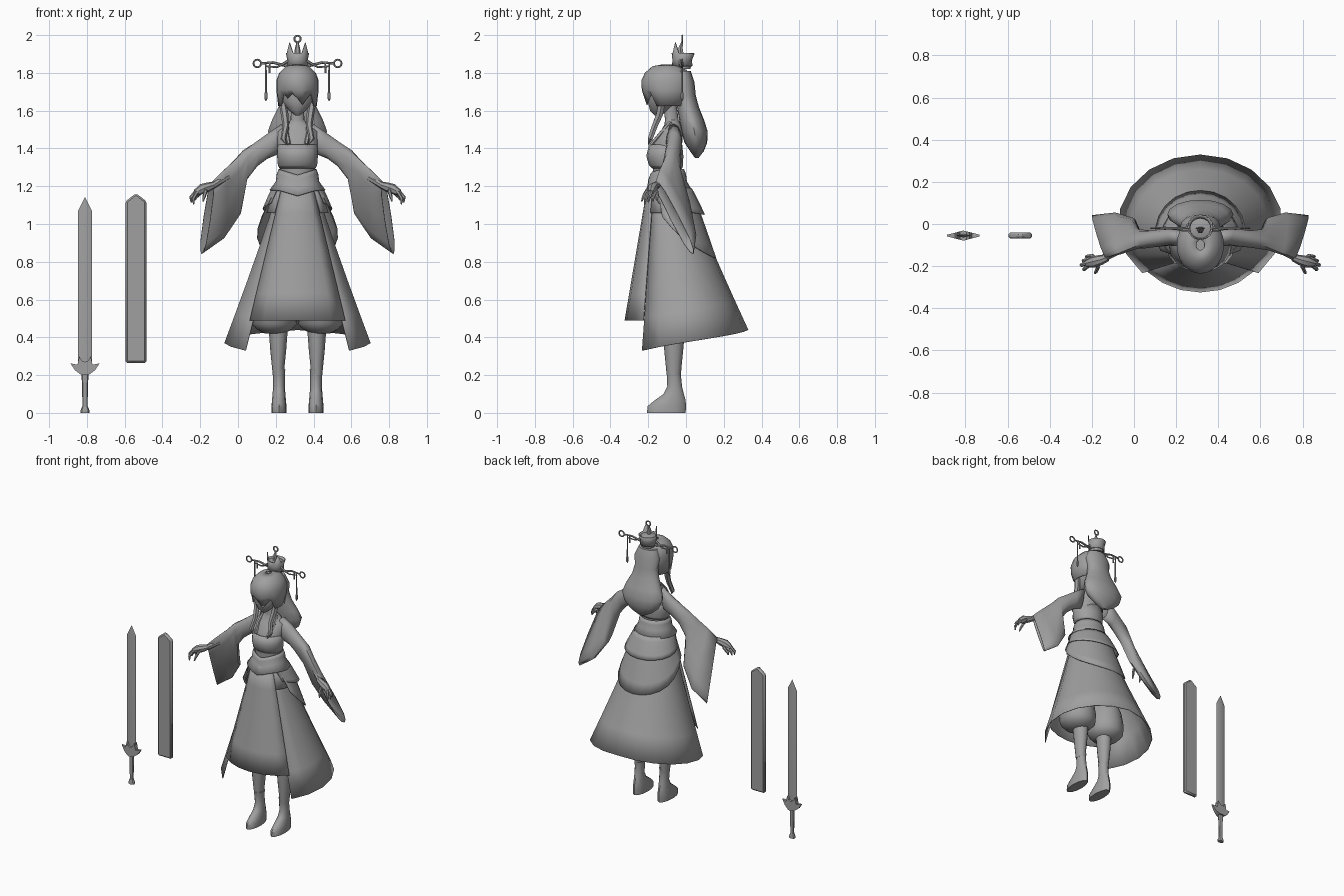
import bpy
import bmesh
from math import sin, cos, pi, radians, copysign
from mathutils import Vector as V

cube = bpy.data.objects.get("Cube")
if cube:
    bpy.data.objects.remove(cube, do_unlink=True)

grey = bpy.data.materials.new("plain grey")
grey.use_nodes = True
COLOR = (0.35, 0.35, 0.35, 1)
grey.diffuse_color = COLOR
grey.node_tree.nodes["Principled BSDF"].inputs["Base Color"].default_value = COLOR

FIGURE, SWORD, SHEATH = 0.315, -0.81, -0.54   # x of the three standing groups
SIDES = (("left", 1), ("right", -1))
parts = []


def loft(name, rows, wrap=True, cap=True, x=FIGURE, shell=0):
    """Skin a list of equal-length point rows."""
    bm = bmesh.new()
    rows = [[bm.verts.new(p) for p in row] for row in rows]
    n = len(rows[0])
    for a, b in zip(rows, rows[1:]):
        for i in range(n if wrap else n - 1):
            j = (i + 1) % n
            bm.faces.new((a[i], a[j], b[j], b[i]))
    if wrap and cap:
        bm.faces.new(rows[0])
        bm.faces.new(rows[-1])
    bmesh.ops.recalc_face_normals(bm, faces=bm.faces)
    mesh = bpy.data.meshes.new(name)
    bm.to_mesh(mesh)
    bm.free()
    mesh.materials.append(grey)
    ob = bpy.data.objects.new(name, mesh)
    bpy.context.collection.objects.link(ob)
    ob.location.x = x
    if shell:
        ob.modifiers.new("cloth", 'SOLIDIFY').thickness = shell
    parts.append(ob)
    return ob


def ring(z, y, rx, ry, x=0, n=16):
    return [V((x + rx * sin(2 * pi * i / n), y - ry * cos(2 * pi * i / n), z)) for i in range(n)]


def stack(name, levels, x=0, n=16, at=FIGURE, **kw):
    """Loft of level ellipses given as (z, y, rx, ry)."""
    return loft(name, [ring(*lv, x=x, n=n) for lv in levels], x=at, **kw)


def tube(name, pts, radii, n=6, side=1):
    pts = [V((p[0] * side, p[1], p[2])) for p in pts]
    rows = []
    for i, p in enumerate(pts):
        d = (pts[min(i + 1, len(pts) - 1)] - pts[max(i - 1, 0)]).normalized()
        u = d.cross(V((0, 1, 0)) if abs(d.y) < 0.8 else V((1, 0, 0))).normalized()
        w = d.cross(u)
        rows.append([p + radii[i] * (u * cos(2 * pi * k / n) + w * sin(2 * pi * k / n)) for k in range(n)])
    return loft(name, rows)


def drape(name, start, end, top, hem, n=14, rows=5, power=1.0):
    """Open cloth panel from a waist ellipse to a hem given by angle (0 = front)."""
    z, y, rx, ry = top
    grid = []
    for r in range(rows + 1):
        t = r / rows
        line = []
        for i in range(n + 1):
            a = start + (end - start) * i / n
            p = V((rx * sin(radians(a)), y - ry * cos(radians(a)), z))
            q = hem(a)
            point = p.lerp(q, t ** power)
            point.z = p.z + (q.z - p.z) * t
            line.append(point)
        grid.append(line)
    return loft(name, grid, wrap=False, shell=0.004)


def hem_line(y, rx, ry, z_back, change=0, span=180, power=1):
    """Hem ellipse whose height changes away from the back."""
    def hem(a):
        z = z_back + change * (abs(180 - a) / span) ** power
        return V((rx * sin(radians(a)), y - ry * cos(radians(a)), z))
    return hem


def prism(name, half, thick, x, taper=0):
    """Upright symmetric plate from its right-hand outline, thinner towards the sides."""
    outline = half + [(-px, pz) for px, pz in reversed(half) if px]
    return loft(name, [[V((px, -0.055 + s * (thick - taper * abs(px)), pz)) for px, pz in outline]
                       for s in (-1, 1)], x=x)


def torus(name, x, z, r):
    bpy.ops.mesh.primitive_torus_add(major_radius=r, minor_radius=0.005, major_segments=16, minor_segments=6,
                                     location=(FIGURE + x, -0.02, z), rotation=(pi / 2, 0, 0))
    ob = bpy.context.object
    ob.name = name
    ob.data.materials.append(grey)
    parts.append(ob)


# Body
stack("torso", [(1.63, -.085, .035, .035), (1.55, -.075, .036, .036), (1.525, -.07, .065, .045),
                (1.49, -.075, .11, .06), (1.43, -.1, .108, .08), (1.35, -.105, .1, .085),
                (1.29, -.1, .092, .075), (1.2, -.1, .09, .085)])
stack("bodice", [(1.42, -.108, .104, .088), (1.36, -.112, .108, .098), (1.31, -.106, .104, .09),
                 (1.295, -.1, .095, .08)], cap=False, shell=.005)
stack("head", [(1.575, -.15, .012, .015), (1.6, -.14, .045, .05), (1.65, -.12, .085, .083),
               (1.7, -.11, .097, .092), (1.79, -.11, .085, .09)])

# Hair: cap with a jagged fringe, long back hair and locks
cap = [ring(*lv, n=24) for lv in ((1.845, -.1, .02, .025), (1.835, -.1, .062, .078), (1.8, -.1, .097, .118),
                                  (1.76, -.1, .112, .136), (1.71, -.1, .112, .134))]
fringe = ring(1.625, -.1, .102, .112, n=24)
for i, p in enumerate(fringe):
    if min(i, 24 - i) < 4:
        p.z = 1.69 if i % 2 else 1.665
fringe[1].z = 1.63
loft("hair_cap", cap + [fringe], cap=False, shell=.006)
stack("back_hair", [(1.81, -.02, .07, .045), (1.75, -.01, .095, .055), (1.68, 0, .086, .052),
                    (1.62, .01, .1, .058), (1.55, .03, .135, .066), (1.49, .045, .157, .07),
                    (1.43, .052, .135, .06), (1.385, .058, .085, .036), (1.35, .057, .02, .01)])
for label, s in SIDES:
    tube(label + "_hair_lock", [(.085, -.12, 1.68), (.068, -.14, 1.58), (.062, -.165, 1.52),
                                (.075, -.19, 1.45), (.06, -.2, 1.42)], [.02, .02, .017, .015, .002], side=s)
    tube(label + "_lapel", [(.05, -.08, 1.54), (.058, -.13, 1.48), (.045, -.184, 1.42)],
         [.012, .014, .01], side=s)

# Headdress
stack("hair_bun", [(1.82, -.02, .045, .045), (1.87, -.02, .048, .046), (1.895, -.02, .05, .048),
                   (1.905, -.02, .015, .015)])
crown_top = ring(1.905, -.015, .056, .055)
for i in (2, 14):
    crown_top[i].z = 1.96
loft("crown", [ring(1.835, -.02, .05, .048), ring(1.87, -.02, .048, .046), crown_top], cap=False, shell=.006)
tube("crown_pin", [(0, -.025, 1.88), (0, -.03, 1.93), (0, -.02, 1.965)], [.018, .014, .005])
torus("crown_ring", 0, 1.98, .017)
for label, s in SIDES:
    tube(label + "_hairpin", [(0, -.02, 1.852), (.07, -.02, 1.84), (.13, -.02, 1.855), (.195, -.02, 1.85)],
         [.009, .008, .007, .006], side=s)
    tube(label + "_hairpin_branch", [(.04, -.03, 1.87), (.08, -.03, 1.845), (.11, -.025, 1.83), (.17, -.02, 1.835)],
         [.008, .007, .005, .004], side=s)
    torus(label + "_hairpin_ring", s * .213, 1.85, .02)
    for k, x in enumerate((.148, .167)):
        tube(f"{label}_tassel_{k}", [(x, -.02, 1.85), (x, -.02, 1.68 + .12 * (1 - k))], [.004, .005], side=s)
    tube(label + "_pendant", [(.167, -.02, 1.7), (.167, -.02, 1.69), (.167, -.02, 1.665), (.167, -.02, 1.65)],
         [.005, .009, .009, .001], side=s)

# Waist sash dipping to a point at the front
sash = [ring(*lv, n=20) for lv in ((1.29, -.1, .1, .09), (1.265, -.1, .11, .1), (1.225, -.1, .115, .105),
                                   (1.18, -.1, .148, .132))]
for row in sash:
    for p in row:
        if p.y < -.1:
            p.z -= .03 * (1 - min(1, abs(p.x) / .1))
loft("waist_sash", sash, cap=False, shell=.005)

# Skirts, hip wrap and bustle layers
drape("back_skirt", 45, 315, (1.2, -.1, .1, .105), hem_line(0, .39, .33, .44, -.11, 135, 1.3), power=1.08)
drape("front_panel", -46, 46, (1.2, -.1, .115, .105), hem_line(0, .352, .325, .49), n=6)
drape("hip_wrap", 47, 313, (1.21, -.1, .112, .108), hem_line(-.095, .165, .138, 1.06), rows=2)
drape("bustle_lower", 62, 298, (1.17, -.09, .14, .125), hem_line(-.035, .215, .195, .82, .22, 118, 2.2), power=.95)
drape("bustle_upper", 50, 310, (1.19, -.095, .135, .125), hem_line(-.05, .185, .15, 1.05, .06, 130, 2), power=.9)

# Arms, sleeves and hands: each sleeve section runs from the arm down to the hanging edge
SECTIONS = [((.085, -.065, 1.53), (.1, -.065, 1.37), .045), ((.15, -.065, 1.485), (.16, -.06, 1.345), .043),
            ((.22, -.08, 1.435), (.22, -.06, 1.3), .042), ((.28, -.095, 1.39), (.28, -.045, 1.23), .04),
            ((.33, -.115, 1.34), (.308, .02, 1.05), .037), ((.39, -.14, 1.285), (.395, .05, .92), .034),
            ((.45, -.16, 1.225), (.508, .04, .84), .03)]
FINGERS = [((.54, -.185, 1.17), (.565, -.195, 1.14), (.562, -.2, 1.115)),
           ((.535, -.2, 1.165), (.553, -.215, 1.13), (.548, -.22, 1.105)),
           ((.525, -.165, 1.165), (.555, -.175, 1.14), (.56, -.175, 1.12)),
           ((.515, -.15, 1.165), (.54, -.155, 1.14), (.545, -.155, 1.125)),
           ((.485, -.205, 1.175), (.495, -.225, 1.145), (.5, -.235, 1.12))]
for label, s in SIDES:
    rows = []
    for i, (top, low, thick) in enumerate(SECTIONS):
        top, low = V((top[0] * s, *top[1:])), V((low[0] * s, *low[1:]))
        half = (top - low) / 2
        out = half.cross(V((.35 * s, -.1, -.3))).normalized() * thick
        boxy = 1 if i < 3 else .6
        row = []
        for k in range(12):
            c = cos(2 * pi * k / 12)
            row.append((top + low) / 2 + half * copysign(abs(c) ** boxy, c) + out * sin(2 * pi * k / 12))
        rows.append(row)
    loft(label + "_sleeve", rows, cap=False, shell=.004)
    tube(label + "_forearm", [(.34, -.1, 1.27), (.455, -.16, 1.2)], [.02, .018], 8, s)
    tube(label + "_palm", [(.44, -.16, 1.208), (.47, -.17, 1.197), (.505, -.18, 1.185), (.54, -.188, 1.165)],
         [.017, .024, .028, .017], 8, s)
    for k, path in enumerate(FINGERS):
        tube(f"{label}_finger_{k}", [(.49, -.178, 1.187), *path], [.012, .01, .009, .004], side=s)

    # Bloomers, leg and boot
    stack(label + "_bloomer", [(.72, -.08, .07, .09), (.62, -.078, .11, .12), (.53, -.075, .124, .13),
                               (.47, -.07, .118, .122), (.44, -.07, .09, .095), (.42, -.068, .05, .055)], x=s * .122)
    stack(label + "_leg", [(.47, -.065, .055, .06), (.4, -.065, .047, .056), (.33, -.065, .042, .05),
                           (.2, -.065, .029, .037)], x=s * .102, n=12)
    stack(label + "_boot", [(.23, -.065, .034, .041), (.21, -.065, .031, .037), (.14, -.06, .031, .039),
                            (.1, -.065, .034, .054), (.065, -.085, .037, .083), (.035, -.102, .04, .102),
                            (0, -.104, .039, .102)], x=s * .098, n=12)

# Sword standing on its pommel
stack("blade", [(.24, -.055, .036, .009), (1.07, -.055, .036, .009), (1.14, -.055, .001, .001)], n=4, at=SWORD)
prism("guard", [(0, .2), (.025, .205), (.052, .225), (.077, .262), (.04, .255), (.03, .3), (.015, .275), (0, .27)],
      .024, SWORD, taper=.26)
stack("grip", [(.22, -.055, .02, .016), (.2, -.055, .018, .014), (.03, -.055, .013, .011)], n=8, at=SWORD)
stack("pommel", [(.035, -.055, .014, .012), (.015, -.055, .023, .016), (0, -.055, .023, .016)], n=8, at=SWORD)

# Sheath
sheath = prism("sheath", [(0, .265), (.055, .265), (.055, 1.12), (0, 1.163)], .015, SHEATH)
bevel = sheath.modifiers.new("edge", 'BEVEL')
bevel.width, bevel.segments = .009, 1

# Shading
bpy.ops.object.select_all(action='DESELECT')
for ob in parts:
    ob.select_set(True)
bpy.context.view_layer.objects.active = parts[0]
bpy.ops.object.shade_smooth_by_angle(angle=radians(40))
